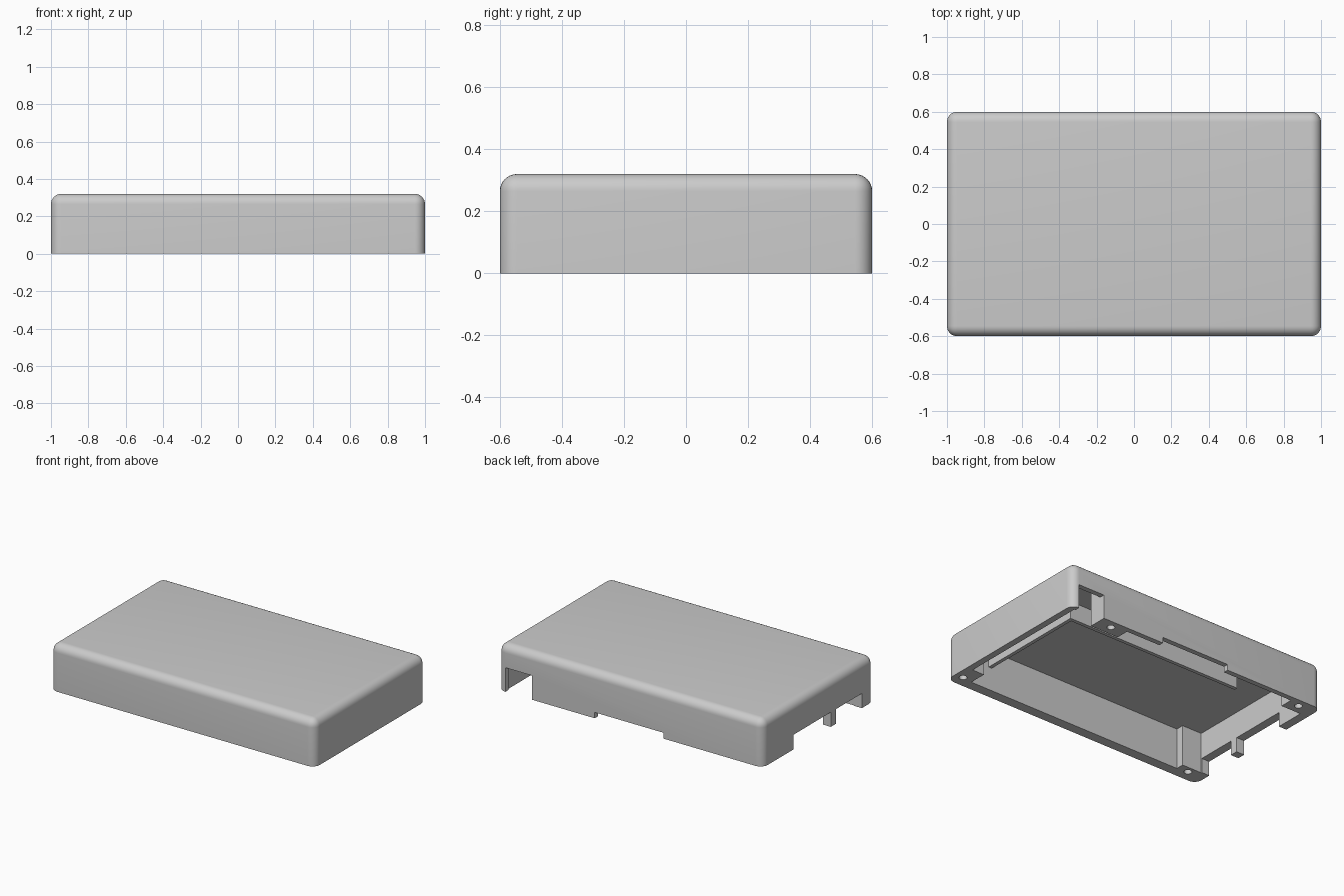
import bpy, bmesh
from mathutils import Matrix, Vector

cube = bpy.data.objects.get("Cube")
if cube:
    bpy.data.objects.remove(cube, do_unlink=True)

HEIGHT, CEILING, RIB_Z = 0.32, 0.28, 0.16

grey = bpy.data.materials.new("grey_plastic")
grey.use_nodes = True
colour = (0.6, 0.6, 0.6, 1)
grey.diffuse_color = colour
grey.node_tree.nodes["Principled BSDF"].inputs["Base Color"].default_value = colour


def make_object(name, bm):
    bmesh.ops.recalc_face_normals(bm, faces=bm.faces)
    mesh = bpy.data.meshes.new(name)
    bm.to_mesh(mesh)
    bm.free()
    mesh.materials.append(grey)
    obj = bpy.data.objects.new(name, mesh)
    bpy.context.collection.objects.link(obj)
    return obj


def box_bm(low, high):
    low, high = Vector(low), Vector(high)
    bm = bmesh.new()
    bmesh.ops.create_cube(bm, size=1)
    bmesh.ops.scale(bm, vec=high - low, verts=bm.verts)
    bmesh.ops.translate(bm, vec=(low + high) / 2, verts=bm.verts)
    return bm


def box(name, low, high):
    return make_object(name, box_bm(low, high))


def prism(name, outline, z0, z1):
    bm = bmesh.new()
    face = bm.faces.new([bm.verts.new((x, y, z0)) for x, y in outline])
    top = bmesh.ops.extrude_face_region(bm, geom=[face])["geom"]
    verts = [v for v in top if isinstance(v, bmesh.types.BMVert)]
    bmesh.ops.translate(bm, vec=(0, 0, z1 - z0), verts=verts)
    return make_object(name, bm)


def cylinder(name, x, y, radius, depth):
    bm = bmesh.new()
    bmesh.ops.create_cone(bm, cap_ends=True, segments=24, radius1=radius, radius2=radius,
                          depth=depth, matrix=Matrix.Translation((x, y, 0)))
    return make_object(name, bm)


def cut(target, cutter):
    cutter.hide_render = True
    mod = target.modifiers.new("cut", "BOOLEAN")
    mod.operation, mod.solver, mod.object = "DIFFERENCE", "EXACT", cutter
    bpy.ops.object.select_all(action="DESELECT")
    bpy.context.view_layer.objects.active = target
    target.select_set(True)
    bpy.ops.object.modifier_apply(modifier=mod.name)
    bpy.data.objects.remove(cutter, do_unlink=True)


# Rounded outer lid, sharp along the open bottom
bm = box_bm((-1, -0.6, 0), (1, 0.6, HEIGHT))
round_edges = [e for e in bm.edges if max(v.co.z for v in e.verts) > 0.1]
bmesh.ops.bevel(bm, geom=round_edges, offset=0.055, offset_type="OFFSET",
                segments=8, profile=0.5, affect="EDGES")
lid = make_object("lid_shell", bm)

# Hollow interior; the notches in its outline leave the screw pillars
cavity = [(-0.79, -0.53), (0.865, -0.53), (0.865, -0.41), (0.955, -0.41),
          (0.955, 0.565), (0.745, 0.565), (0.745, 0.475), (0.53, 0.475),
          (0.53, 0.565), (-0.79, 0.565), (-0.79, 0.475), (-0.94, 0.475),
          (-0.94, -0.475), (-0.79, -0.475)]
cut(lid, prism("cavity_cutter", cavity, -0.1, CEILING))

# Openings in the back wall
cut(lid, box("back_port_cutter", (0.745, 0.5, -0.1), (0.945, 0.7, 0.165)))
cut(lid, box("back_notch_cutter", (-0.25, 0.5, -0.1), (0.27, 0.7, 0.04)))

# Openings in the side wall, with a slim post left between them
for y0, y1 in ((-0.47, -0.19), (-0.135, 0.27)):
    cut(lid, box("side_port_cutter", (-1.1, y0, -0.1), (-0.9, y1, 0.1)))

# Screw holes in the pillars
for x, y in ((0.64, 0.54), (-0.87, 0.54), (-0.87, -0.52), (0.94, -0.52)):
    cut(lid, cylinder("screw_hole_cutter", x, y, 0.025, 0.3))

# Ribs hanging from the ceiling
box("side_rib", (0.7, -0.53, RIB_Z), (0.725, 0.255, CEILING))
box("back_rib", (-0.617, 0.23, RIB_Z), (0.7, 0.255, CEILING))

bpy.ops.object.select_all(action="DESELECT")
bpy.context.view_layer.objects.active = lid
lid.select_set(True)
bpy.ops.object.shade_smooth_by_angle(angle=0.5)
